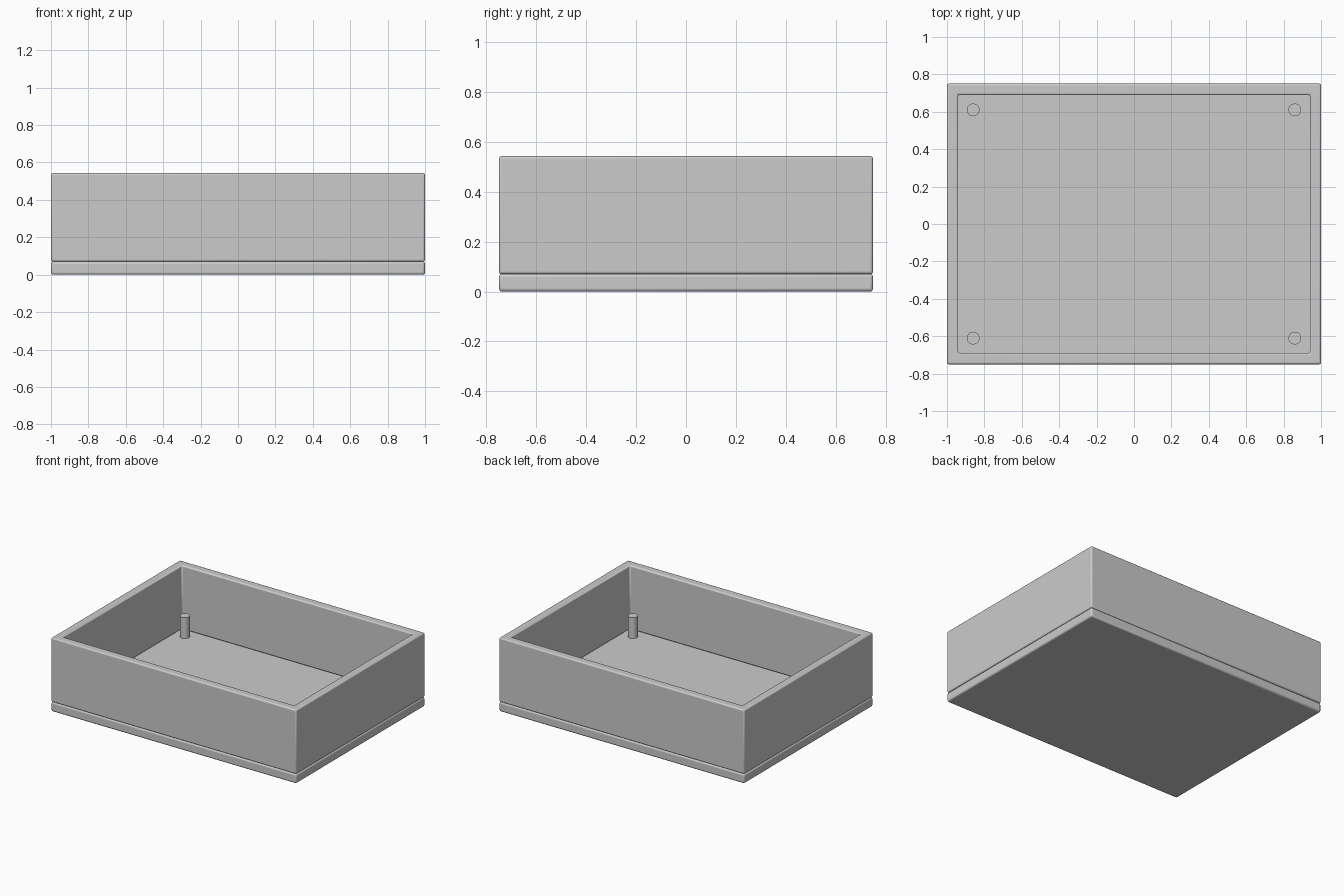
import bpy, bmesh

if "Cube" in bpy.data.objects:
    bpy.data.objects.remove(bpy.data.objects["Cube"])

W, D = 1.0, 0.75          # half width and half depth
BASE_TOP, TOP = 0.07, 0.543
WALL = 0.06


def finish(name, bm, bevel=0.0):
    bmesh.ops.recalc_face_normals(bm, faces=bm.faces)
    mesh = bpy.data.meshes.new(name)
    bm.to_mesh(mesh)
    bm.free()
    obj = bpy.data.objects.new(name, mesh)
    bpy.context.collection.objects.link(obj)
    if bevel:
        mod = obj.modifiers.new("soft_edges", "BEVEL")
        mod.width = bevel
        mod.segments = 3
        mod.limit_method = 'ANGLE'
    bpy.ops.object.select_all(action='DESELECT')
    bpy.context.view_layer.objects.active = obj
    obj.select_set(True)
    bpy.ops.object.shade_smooth_by_angle()
    return obj


def ring(bm, hx, hy, z):
    return [bm.verts.new((sx * hx, sy * hy, z))
            for sx, sy in ((-1, -1), (1, -1), (1, 1), (-1, 1))]


def join(bm, a, b):
    for i in range(4):
        j = (i + 1) % 4
        bm.faces.new((a[i], a[j], b[j], b[i]))


# Base plate
bm = bmesh.new()
low, high = ring(bm, W, D, 0), ring(bm, W, D, BASE_TOP)
join(bm, low, high)
bm.faces.new(low)
bm.faces.new(high)
finish("base_plate", bm, 0.012)

# Open wall frame: outer bottom, outer top, inner top, inner bottom
bm = bmesh.new()
loops = [ring(bm, W, D, BASE_TOP), ring(bm, W, D, TOP),
         ring(bm, W - WALL, D - WALL, TOP), ring(bm, W - WALL, D - WALL, BASE_TOP)]
for i in range(4):
    join(bm, loops[i], loops[(i + 1) % 4])
finish("wall_frame", bm, 0.01)

# Corner posts standing on the base
for x in (-0.86, 0.86):
    for y in (-0.61, 0.61):
        bm = bmesh.new()
        bmesh.ops.create_cone(bm, cap_ends=True, segments=32,
                              radius1=0.034, radius2=0.034, depth=0.155)
        bmesh.ops.translate(bm, verts=bm.verts, vec=(x, y, BASE_TOP + 0.0765))
        finish("corner_post", bm)
